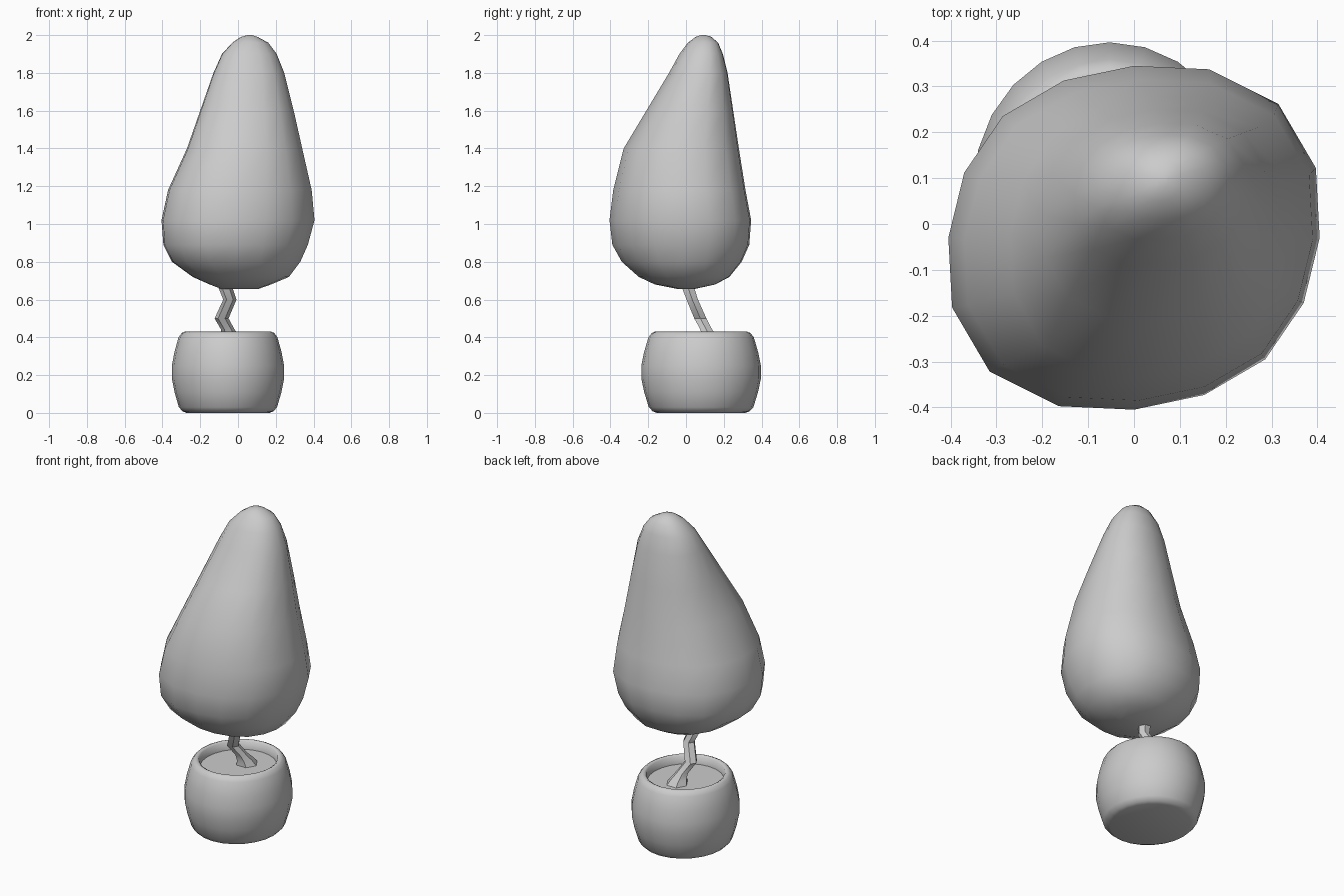
import bpy
import math

if "Cube" in bpy.data.objects:
    bpy.data.objects.remove(bpy.data.objects["Cube"], do_unlink=True)

grey = bpy.data.materials.new("plain grey")
grey.use_nodes = True
GREY = (0.6, 0.6, 0.6, 1)
grey.diffuse_color = GREY
grey.node_tree.nodes["Principled BSDF"].inputs["Base Color"].default_value = GREY


def loft(name, rings, sides, factor=lambda a: 1.0, angle=60, phase=0.0):
    """Skin a stack of rings (z, centre x, centre y, radius x, radius y) and cap both ends."""
    verts, faces = [], []
    for z, cx, cy, rx, ry in rings:
        for i in range(sides):
            a = 2 * math.pi * i / sides + phase
            f = factor(a)
            verts.append((cx + rx * f * math.cos(a), cy + ry * f * math.sin(a), z))
    for r in range(len(rings) - 1):
        for i in range(sides):
            j = (i + 1) % sides
            faces.append((r * sides + i, r * sides + j,
                          (r + 1) * sides + j, (r + 1) * sides + i))
    faces.append(tuple(reversed(range(sides))))
    last = (len(rings) - 1) * sides
    faces.append(tuple(range(last, last + sides)))
    mesh = bpy.data.meshes.new(name)
    mesh.from_pydata(verts, [], faces)
    mesh.materials.append(grey)
    obj = bpy.data.objects.new(name, mesh)
    bpy.context.collection.objects.link(obj)
    bpy.ops.object.select_all(action="DESELECT")
    obj.select_set(True)
    bpy.context.view_layer.objects.active = obj
    bpy.ops.object.shade_smooth_by_angle(angle=math.radians(angle))
    return obj


# Round pot, with the wall turning over the rim and down to the soil
POT_X, POT_Y = -0.053, 0.08
pot_profile = [(0, 0.22), (0.008, 0.24), (0.03, 0.26), (0.11, 0.283), (0.18, 0.297),
               (0.25, 0.297), (0.32, 0.284), (0.40, 0.262), (0.423, 0.245),
               (0.43, 0.23), (0.422, 0.217), (0.375, 0.212)]
loft("pot", [(z, POT_X, POT_Y, r, r * 1.065) for z, r in pot_profile], 24)

# Crooked trunk, flared where it meets the soil
trunk_path = [(0.37, -0.035, 0.14, 0.066), (0.405, -0.042, 0.128, 0.05),
              (0.44, -0.053, 0.108, 0.036), (0.50, -0.087, 0.076, 0.037),
              (0.60, -0.043, 0.033, 0.035), (0.66, -0.065, 0.012, 0.037),
              (0.72, -0.05, 0.0, 0.035)]
loft("trunk", [(z, x, y, r, r) for z, x, y, r in trunk_path], 6, angle=40)

# Leaning foliage, each ring given by its x and y limits
foliage_limits = [
    (0.657, -0.09, 0.11, -0.05, 0.05),
    (0.68, -0.15, 0.175, -0.165, 0.155),
    (0.72, -0.24, 0.27, -0.25, 0.23),
    (0.80, -0.35, 0.33, -0.34, 0.295),
    (0.89, -0.395, 0.37, -0.39, 0.335),
    (1.02, -0.405, 0.405, -0.405, 0.345),
    (1.18, -0.37, 0.39, -0.385, 0.315),
    (1.40, -0.27, 0.34, -0.33, 0.28),
    (1.60, -0.20, 0.295, -0.21, 0.25),
    (1.80, -0.13, 0.245, -0.09, 0.22),
    (1.90, -0.085, 0.205, -0.035, 0.195),
    (1.96, -0.03, 0.16, 0.01, 0.17),
    (1.99, 0.015, 0.105, 0.05, 0.135),
    (2.0, 0.05, 0.075, 0.08, 0.105),
]


def diagonal_bulge(a):
    s = math.sin(2 * a)
    return 1 + 0.05 * s + 0.05 * s * s


loft("foliage",
     [(z, (x0 + x1) / 2, (y0 + y1) / 2, (x1 - x0) / 2, (y1 - y0) / 2)
      for z, x0, x1, y0, y1 in foliage_limits], 16, diagonal_bulge, angle=70)
